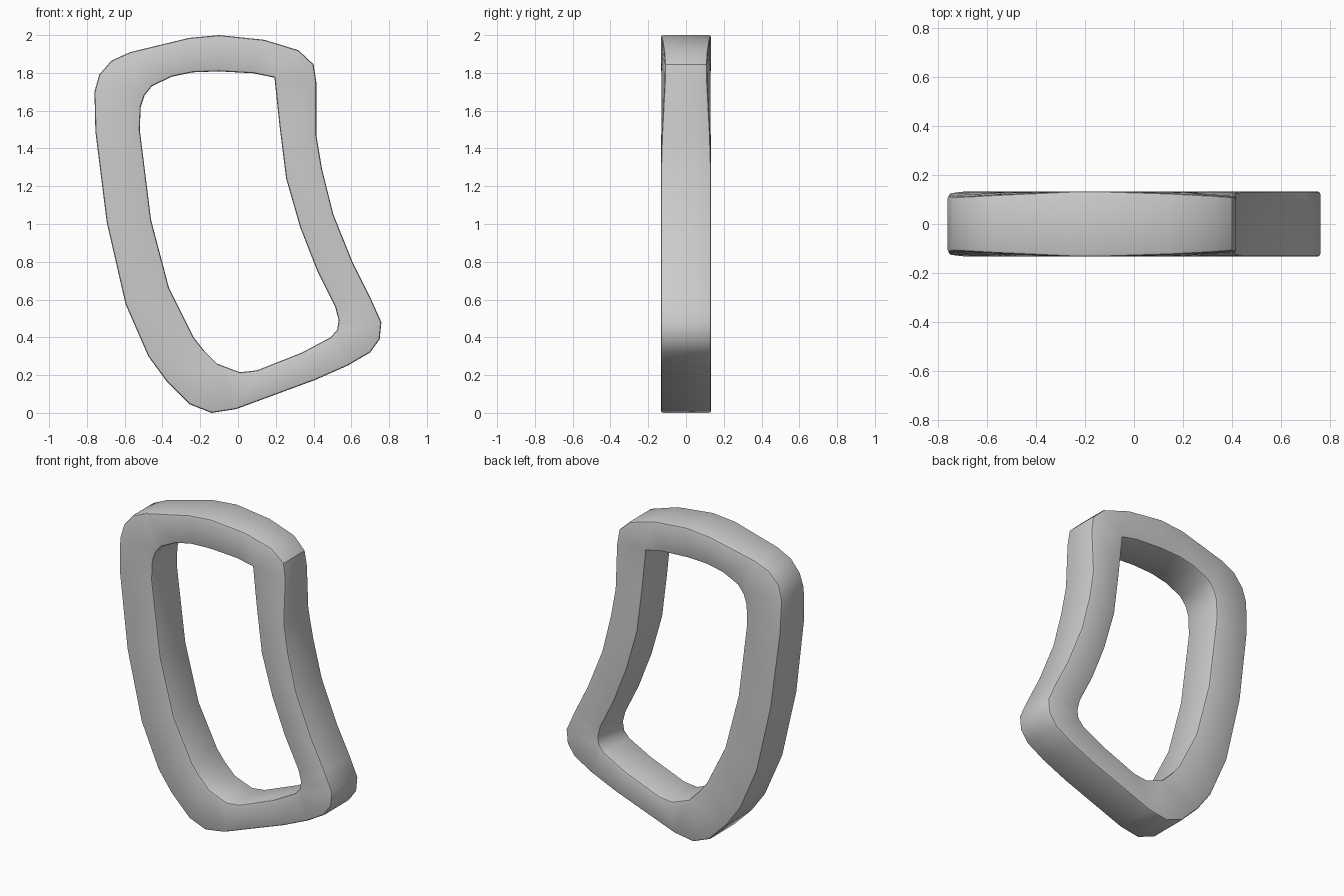
import bpy, bmesh
from math import radians, hypot

if "Cube" in bpy.data.objects:
    bpy.data.objects.remove(bpy.data.objects["Cube"])

# Outlines in the front plane (x, z), clockwise from the top
OUTER = [(-.10, 2.0), (.14, 1.975), (.32, 1.92), (.40, 1.845), (.415, 1.75), (.415, 1.47),
         (.445, 1.29), (.505, 1.05), (.61, .79), (.705, .60), (.759, .48), (.75, .39),
         (.70, .32), (.58, .25), (.41, .175), (-.01, .02), (-.14, 0), (-.255, .045),
         (-.38, .17), (-.475, .30), (-.595, .575), (-.695, 1.01), (-.755, 1.49),
         (-.76, 1.70), (-.735, 1.79), (-.67, 1.865), (-.57, 1.91), (-.26, 1.985)]
INNER = [(-.10, 1.808), (.08, 1.798), (.193, 1.775), (.22, 1.52), (.255, 1.24), (.33, .98),
         (.42, .75), (.515, .56), (.533, .49), (.525, .44), (.49, .40), (.34, .32),
         (.10, .225), (.01, .215), (-.11, .26), (-.18, .33), (-.235, .40), (-.365, .66),
         (-.46, 1.02), (-.52, 1.50), (-.515, 1.62), (-.495, 1.68), (-.455, 1.73),
         (-.35, 1.78), (-.24, 1.803)]
# Upper corners where the outer rim gets thinner
THIN = [(.41, 1.82), (-.72, 1.80)]


def half_depth(x, z, outer):
    if not outer:
        return .131
    near = min(hypot(x - cx, z - cz) for cx, cz in THIN)
    return .133 - .024 * max(0, 1 - near / .45)


bm = bmesh.new()
rim, sheets = [], {-1: [], 1: []}

# Outer and inner walls
for pts, outer in ((OUTER, True), (INNER, False)):
    loops = {s: [bm.verts.new((x, s * half_depth(x, z, outer), z)) for x, z in pts]
             for s in sheets}
    f, b = loops[-1], loops[1]
    for i in range(len(pts)):
        j = (i + 1) % len(pts)
        bm.faces.new((f[i], f[j], b[j], b[i]))
        for s in sheets:
            edge = bm.edges.get((loops[s][i], loops[s][j]))
            sheets[s].append(edge)
            rim.append(edge)

# Front and back faces between the two outlines
for s, edges in sheets.items():
    bmesh.ops.triangle_fill(bm, edges=edges, use_beauty=True, normal=(0, s, 0))
bmesh.ops.recalc_face_normals(bm, faces=bm.faces)

# Small rounded rims
bmesh.ops.bevel(bm, geom=rim, offset=.012, segments=2, profile=.5,
                affect='EDGES', clamp_overlap=True)
bmesh.ops.recalc_face_normals(bm, faces=bm.faces)

mesh = bpy.data.meshes.new("loop_frame")
bm.to_mesh(mesh)
bm.free()
frame = bpy.data.objects.new("loop_frame", mesh)
bpy.context.collection.objects.link(frame)
bpy.context.view_layer.objects.active = frame
frame.select_set(True)
bpy.ops.object.shade_smooth_by_angle(angle=radians(30))
